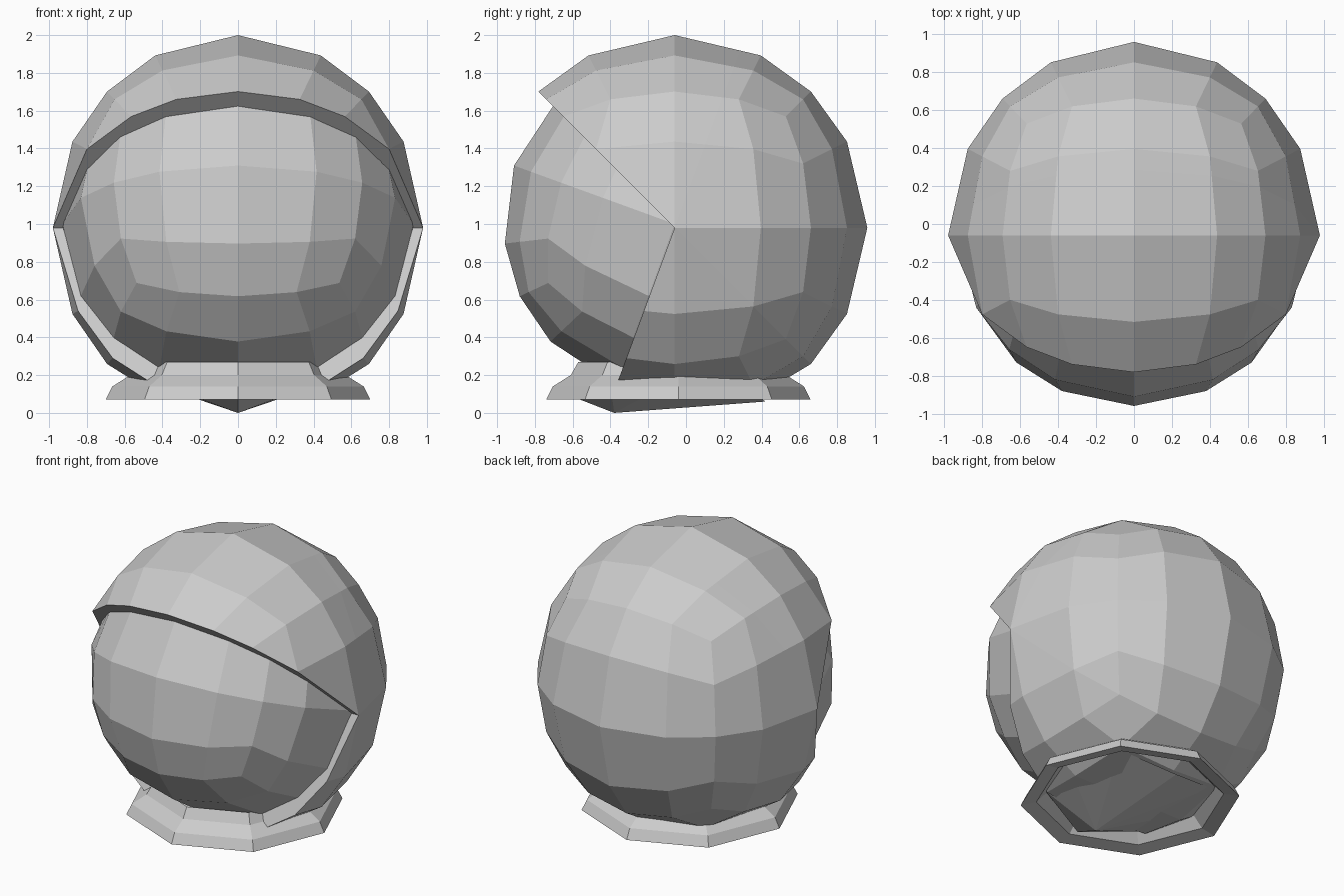
import bpy, bmesh, math
from mathutils import Vector, Matrix

if "Cube" in bpy.data.objects:
    bpy.data.objects.remove(bpy.data.objects["Cube"])

C = Vector((0, -0.06, 0.98))
UP, LOW = math.radians(45), math.radians(-69.7)   # opening edges, elevation seen from the side


def finish(bm, name):
    me = bpy.data.meshes.new(name)
    bmesh.ops.recalc_face_normals(bm, faces=bm.faces[:])
    bm.to_mesh(me)
    bm.free()
    ob = bpy.data.objects.new(name, me)
    bpy.context.collection.objects.link(ob)
    return ob


def cube_sphere(scale, tilt=0):
    """Quad sphere with 4 x 4 faces per cube side, around the origin."""
    bm = bmesh.new()
    bmesh.ops.create_cube(bm, size=2)
    bmesh.ops.subdivide_edges(bm, edges=bm.edges[:], cuts=3, use_grid_fill=True)
    rot = Matrix.Rotation(tilt, 3, 'X')
    for v in bm.verts:
        n = v.co.normalized()
        v.co = rot @ Vector((n.x * scale[0], n.y * scale[1], n.z * scale[2]))
    return bm


# normals pointing into the face opening
n_up = Vector((0, -math.sin(UP), -math.cos(UP)))
n_low = Vector((0, math.sin(LOW), math.cos(LOW)))


def cut(bm, normal, offset=0, clear=False):
    bmesh.ops.bisect_plane(bm, geom=bm.verts[:] + bm.edges[:] + bm.faces[:], dist=1e-4,
                           plane_co=normal * offset, plane_no=normal, clear_inner=clear)


# Helmet shell: sphere with a wedge removed, thickened inward
bm = cube_sphere((0.98, 1.02, 1.02))
cut(bm, n_up)
cut(bm, n_low)
opening = []
for f in bm.faces:
    c = f.calc_center_median()
    if c.dot(n_up) > 0 and c.dot(n_low) > 0:
        opening.append(f)
bmesh.ops.delete(bm, geom=opening, context='FACES')
for v in bm.verts:
    v.co.z = max(v.co.z, 0.10 - C.z)
rim = [e for e in bm.edges if e.is_boundary]
vmap = {v: bm.verts.new((v.co.x * 0.945, v.co.y * 0.85, v.co.z * 0.85)) for v in bm.verts[:]}
for f in bm.faces[:]:
    bm.faces.new([vmap[v] for v in reversed(f.verts)])
for e in rim:
    a, b = e.verts
    bm.faces.new((a, b, vmap[b], vmap[a]))
finish(bm, "helmet_shell").location = C

# Visor: tilted sphere part filling the opening
bm = cube_sphere((0.93, 0.905, 0.905), math.radians(-20))
cut(bm, n_up, -0.03, True)
cut(bm, n_low, -0.03, True)
finish(bm, "visor").location = C + Vector((0, 0, 0.02))

# Neck collar: eight-sided closed ring
profile = [(0.70, 0.07), (0.665, 0.14), (0.57, 0.20), (0.53, 0.27), (0.49, 0.20), (0.60, 0.09)]
bm = bmesh.new()
rings = []
for i in range(8):
    a = math.radians(45 * i)
    rings.append([bm.verts.new((r * math.cos(a), -0.04 + r * math.sin(a), z)) for r, z in profile])
for i in range(8):
    p, q = rings[i], rings[(i + 1) % 8]
    for j in range(len(profile)):
        k = (j + 1) % len(profile)
        bm.faces.new((p[j], q[j], q[k], p[k]))
finish(bm, "neck_collar")

# Neck floor: shallow off-centre cone closing the underside
half = [(0.40, -0.40, 0.15), (0.50, -0.06, 0.17), (0.38, 0.31, 0.15)]
ring = [(0, -0.56, 0.07)] + half + [(0, 0.42, 0.06)] + [(-x, y, z) for x, y, z in reversed(half)]
bm = bmesh.new()
tip = bm.verts.new((0, -0.38, 0))
vs = [bm.verts.new(p) for p in ring]
for i in range(len(vs)):
    bm.faces.new((tip, vs[(i + 1) % len(vs)], vs[i]))
finish(bm, "neck_floor")
